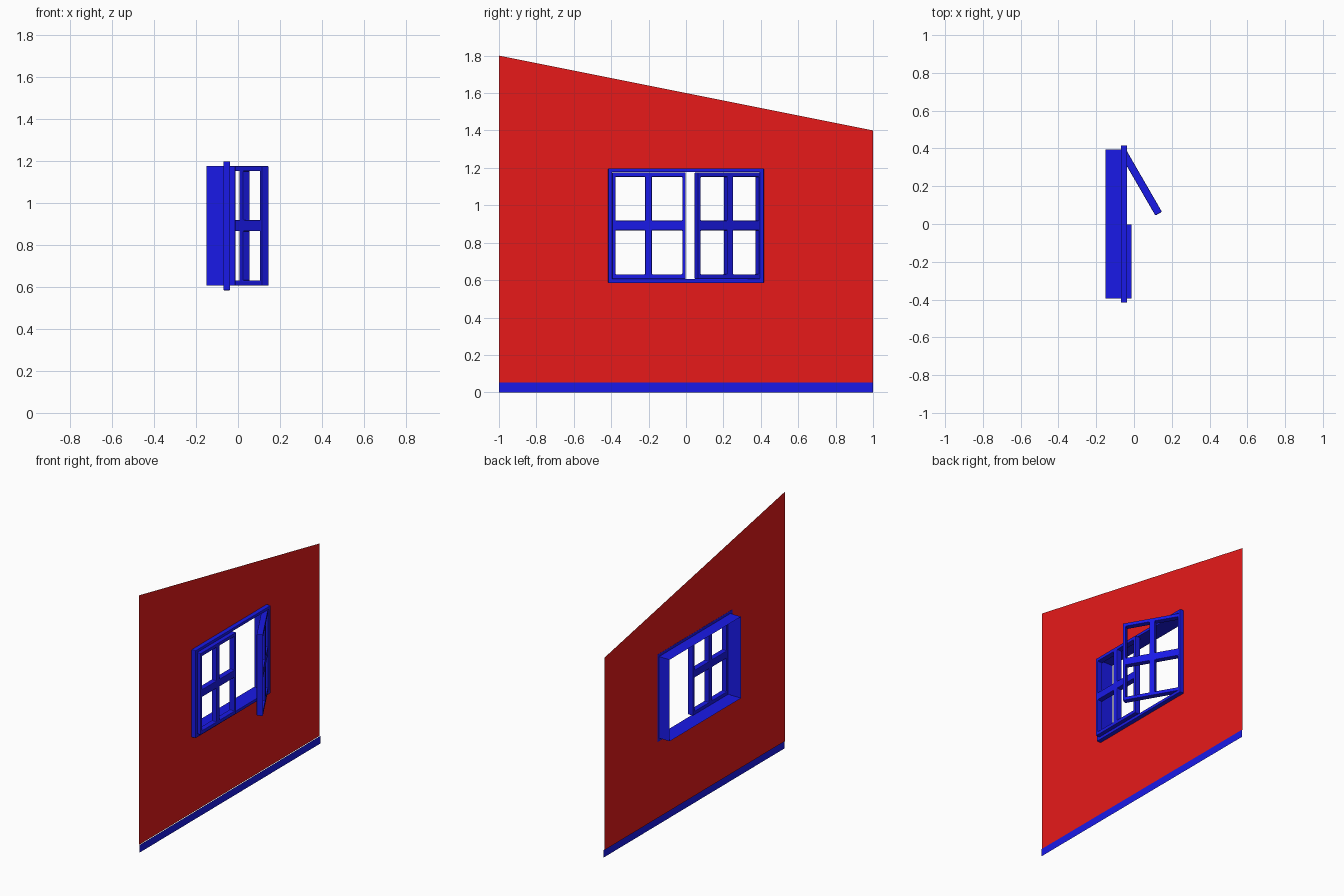
import bpy, bmesh, math
from mathutils import Matrix

if "Cube" in bpy.data.objects:
    bpy.data.objects.remove(bpy.data.objects["Cube"])


def material(name, rgb):
    m = bpy.data.materials.new(name)
    m.diffuse_color = (*rgb, 1)
    m.use_nodes = True
    m.node_tree.nodes["Principled BSDF"].inputs["Base Color"].default_value = m.diffuse_color
    return m


RED = material("red_paint", (0.8, 0.01, 0.01))
BLUE = material("blue_paint", (0.01, 0.01, 0.8))


def add_object(name, bm, mat):
    me = bpy.data.meshes.new(name)
    bm.to_mesh(me)
    bm.free()
    ob = bpy.data.objects.new(name, me)
    bpy.context.collection.objects.link(ob)
    me.materials.append(mat)
    return ob


def panel(name, ys, zs, holes, mat, x=0.0, depth=0.0, bevel=0.004, top=None):
    """Panel in the y-z plane cut into cells, with some cells left open.
    depth thickens it towards +x, top gives the height of the upper edge."""
    bm = bmesh.new()
    grid = [[bm.verts.new((x, y, top(y) if top and z == zs[-1] else z)) for z in zs] for y in ys]
    for i in range(len(ys) - 1):
        for j in range(len(zs) - 1):
            if (i, j) not in holes:
                bm.faces.new((grid[i][j], grid[i + 1][j], grid[i + 1][j + 1], grid[i][j + 1]))
    if depth:
        ret = bmesh.ops.extrude_face_region(bm, geom=bm.faces[:])
        new = [v for v in ret["geom"] if isinstance(v, bmesh.types.BMVert)]
        bmesh.ops.translate(bm, verts=new, vec=(depth, 0, 0))
        bmesh.ops.recalc_face_normals(bm, faces=bm.faces[:])
    ob = add_object(name, bm, mat)
    if depth:
        b = ob.modifiers.new("soft_edges", 'BEVEL')
        b.width, b.segments, b.limit_method = bevel, 2, 'ANGLE'
    return ob


WALL_X = -0.068
HY, Z0, Z1 = 0.395, 0.606, 1.177      # window opening

# Wall with sloping top and window opening
panel("wall", [-1, -HY, HY, 1], [0.053, Z0, Z1, 1.8], {(1, 1)}, RED, WALL_X,
      top=lambda y: 1.6 - 0.2 * y)

# Skirting strip along the foot of the wall
panel("skirting", [-1, 1], [0, 0.053], set(), BLUE, WALL_X + 0.005)

# Outer window frame
panel("window_frame", [-0.416, -HY, HY, 0.416], [0.584, Z0, Z1, 1.198], {(1, 1)},
      BLUE, WALL_X - 0.002, 0.033)

# Thin lining of the opening, reaching back behind the wall
bm = bmesh.new()
loop = [(-HY, Z0), (HY, Z0), (HY, Z1), (-HY, Z1)]
back, front = [[bm.verts.new((x, y, z)) for y, z in loop] for x in (-0.15, -0.04)]
for i in range(4):
    k = (i + 1) % 4
    bm.faces.new((back[i], front[i], front[k], back[k]))
add_object("window_lining", bm, BLUE)

# Two four-pane sashes; local y runs from the hinge (0) to the free edge
W = 0.393
SZ = [Z0, Z0 + 0.025, 0.866, 0.918, Z1 - 0.025, Z1 - 0.001]
PANES = {(1, 1), (1, 3), (3, 1), (3, 3)}


def sash(name, side):
    ys = [v * side for v in (0, 0.018, 0.176, 0.212, W - 0.018, W)]
    return panel(name, ys, SZ, PANES, BLUE, -0.02, 0.04)


closed = sash("closed_sash", 1)
closed.location = (-0.032, -HY, 0)

opened = sash("open_sash", -1)
opened.matrix_world = Matrix.Translation((-0.066, 0.395, 0)) @ Matrix.Rotation(math.radians(30), 4, 'Z')
